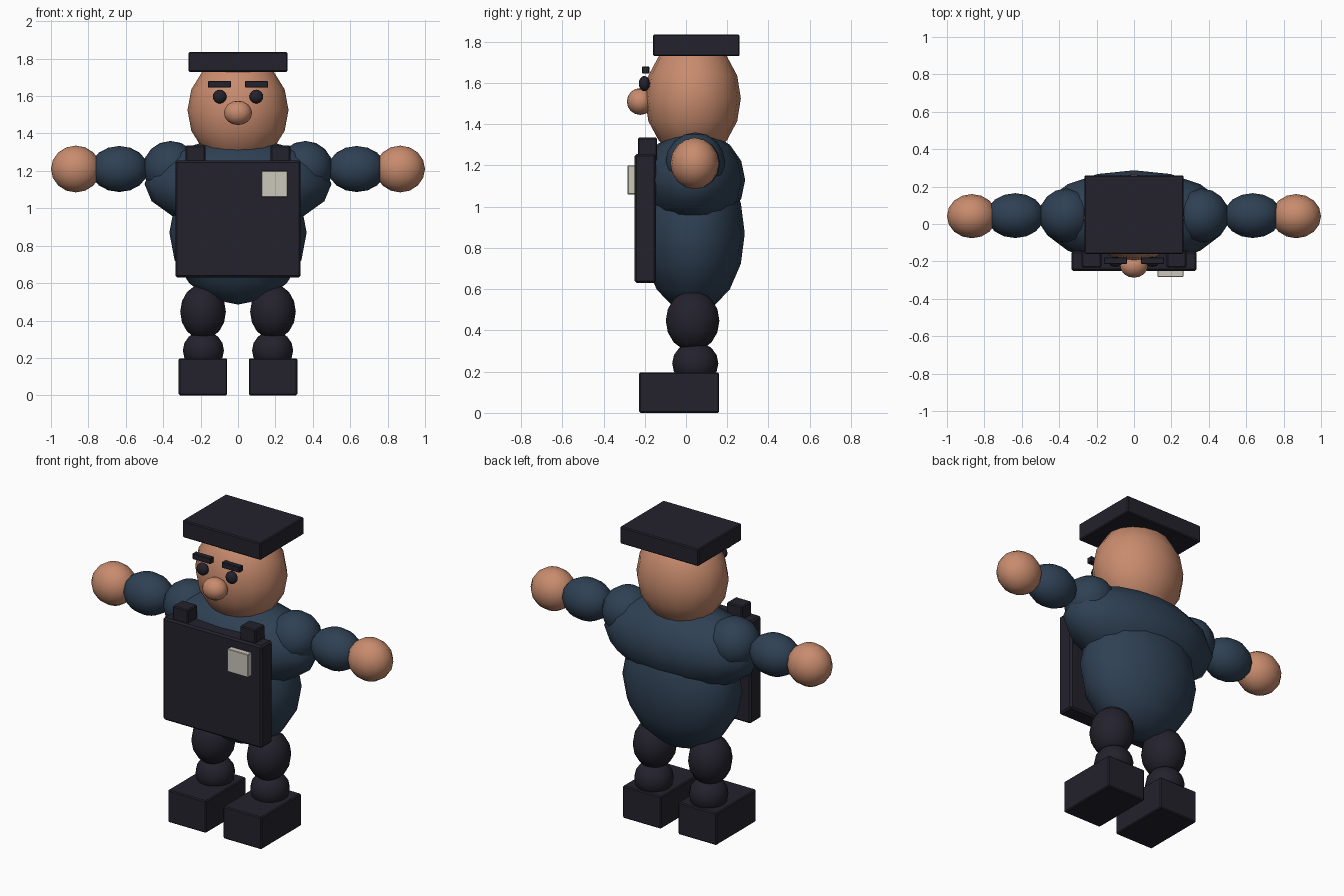
import bpy

if "Cube" in bpy.data.objects:
    bpy.data.objects.remove(bpy.data.objects["Cube"])


def material(name, colour):
    mat = bpy.data.materials.new(name)
    mat.diffuse_color = (*colour, 1.0)
    mat.use_nodes = True
    mat.node_tree.nodes["Principled BSDF"].inputs["Base Color"].default_value = mat.diffuse_color
    return mat


SKIN = material("skin", (0.58, 0.26, 0.155))
NAVY = material("navy_cloth", (0.028, 0.052, 0.088))
DARK = material("dark_gear", (0.017, 0.016, 0.026))
PALE = material("pale_patch", (0.60, 0.57, 0.50))


def finish(name, mat):
    ob = bpy.context.object
    ob.name = ob.data.name = name
    ob.data.materials.append(mat)
    return ob


def ball(name, centre, radii, mat, segments=16, rings=8):
    """Smooth ellipsoid with poles along z."""
    bpy.ops.mesh.primitive_uv_sphere_add(
        segments=segments, ring_count=rings, radius=1, location=centre)
    ob = finish(name, mat)
    ob.scale = radii
    bpy.ops.object.transform_apply(location=False, rotation=False, scale=True)
    bpy.ops.object.shade_smooth()
    return ob


def box(name, low, high, mat, bevel=0.006):
    """Box between two corners with a slim edge bevel."""
    centre = [(a + b) / 2 for a, b in zip(low, high)]
    bpy.ops.mesh.primitive_cube_add(size=1, location=centre)
    ob = finish(name, mat)
    ob.scale = [b - a for a, b in zip(low, high)]
    bpy.ops.object.transform_apply(location=False, rotation=False, scale=True)
    mod = ob.modifiers.new("edge", 'BEVEL')
    mod.width = bevel
    mod.segments = 1
    return ob


def side_box(name, s, x0, x1, y, z, mat, bevel=0.006):
    """Box placed on the side given by s = -1 or 1."""
    xs = sorted((s * x0, s * x1))
    return box(name, (xs[0], y[0], z[0]), (xs[1], y[1], z[1]), mat, bevel)


# Torso
ball("belly", (0, 0.035, 0.87), (0.367, 0.25, 0.385), NAVY)
ball("chest", (0, 0.035, 1.13), (0.50, 0.252, 0.24), NAVY)

# Head, nose and flat cap
ball("head", (0, 0.033, 1.525), (0.27, 0.233, 0.29), SKIN)
ball("nose", (0, -0.222, 1.51), (0.075, 0.065, 0.065), SKIN)
box("cap", (-0.265, -0.16, 1.73), (0.265, 0.26, 1.835), DARK)

# Vest and chest patch
box("vest", (-0.335, -0.25, 0.63), (0.335, -0.145, 1.255), DARK, 0.01)
box("patch", (0.125, -0.283, 1.06), (0.265, -0.245, 1.20), PALE, 0.003)

# Paired parts
for side, s in (("left", 1), ("right", -1)):
    # Face details
    ball(f"eye_{side}", (s * 0.098, -0.202, 1.597), (0.037, 0.027, 0.037), DARK)
    side_box(f"eyebrow_{side}", s, 0.038, 0.16, (-0.213, -0.178),
             (1.645, 1.68), DARK, 0.003)
    # Vest straps
    side_box(f"strap_{side}", s, 0.175, 0.28, (-0.233, -0.14), (1.20, 1.335), DARK)
    # Arms
    ball(f"shoulder_{side}", (s * 0.36, 0.045, 1.215), (0.148, 0.145, 0.145), NAVY)
    ball(f"forearm_{side}", (s * 0.635, 0.045, 1.21), (0.155, 0.12, 0.123), NAVY)
    ball(f"hand_{side}", (s * 0.867, 0.042, 1.21), (0.133, 0.118, 0.125), SKIN)
    # Legs and boots
    ball(f"thigh_{side}", (s * 0.187, 0.032, 0.447), (0.122, 0.13, 0.148), DARK)
    ball(f"shin_{side}", (s * 0.185, 0.045, 0.24), (0.11, 0.112, 0.105), DARK)
    side_box(f"boot_{side}", s, 0.058, 0.317, (-0.227, 0.16), (0, 0.197), DARK)
